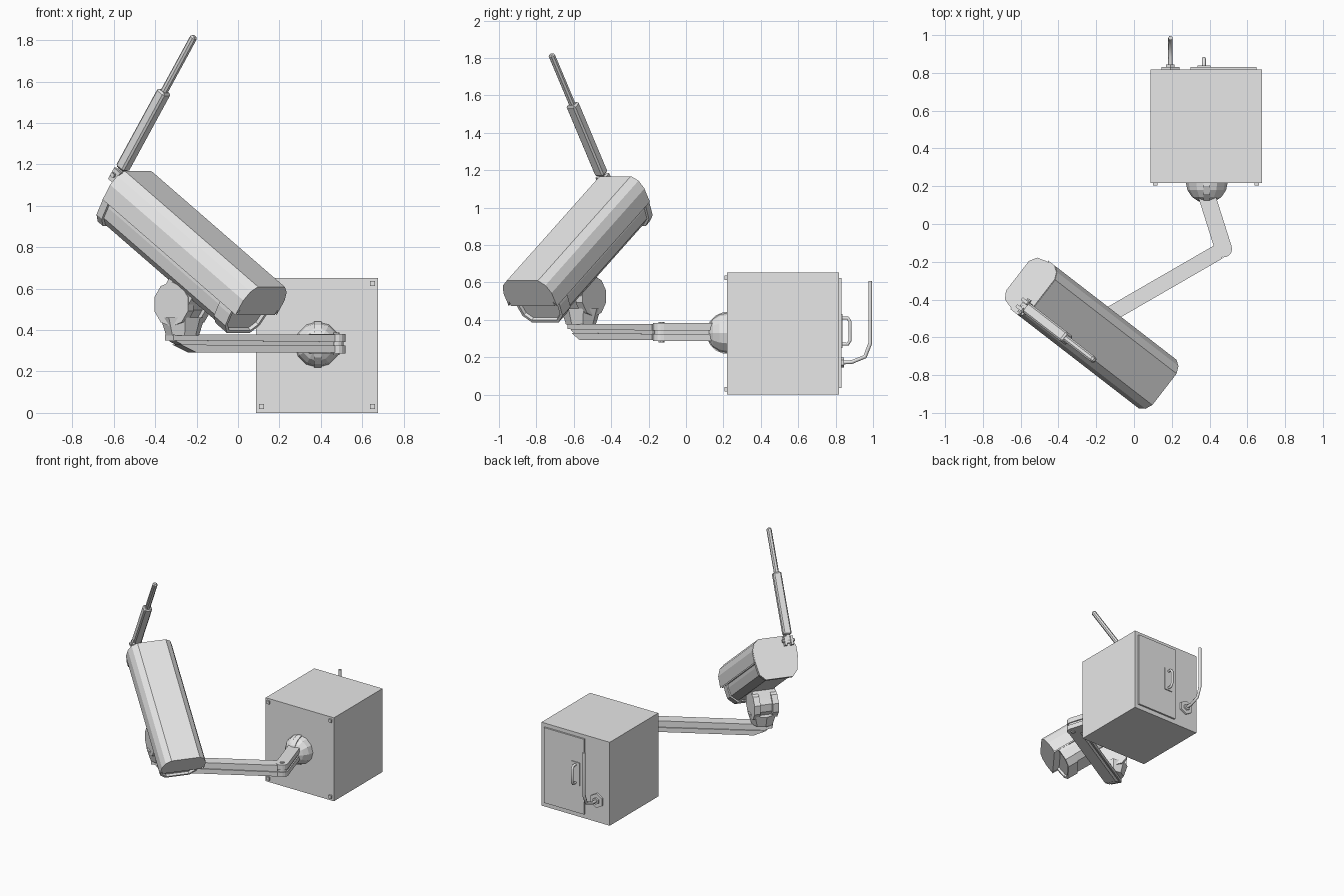
import bpy, bmesh
from math import sin, cos, pi, radians
from mathutils import Matrix, Vector

if "Cube" in bpy.data.objects:
    bpy.data.objects.remove(bpy.data.objects["Cube"])

grey = bpy.data.materials.new("plain_grey")
grey.use_nodes = True
COLOUR = (0.8, 0.8, 0.8, 1)
grey.diffuse_color = COLOUR
grey.node_tree.nodes["Principled BSDF"].inputs["Base Color"].default_value = COLOUR


def frame(origin, x, y, z):
    m = Matrix((x, y, z)).transposed().to_4x4()
    m.translation = origin
    return m


def finish(name, bm, matrix=Matrix()):
    bm.transform(matrix)
    bmesh.ops.recalc_face_normals(bm, faces=bm.faces)
    mesh = bpy.data.meshes.new(name)
    bm.to_mesh(mesh)
    bm.free()
    mesh.materials.append(grey)
    ob = bpy.data.objects.new(name, mesh)
    bpy.context.collection.objects.link(ob)
    return ob


def prism(name, pts, lo, hi, matrix=Matrix(), recess=None):
    """Extrude a flat outline from lo to hi along the frame's third axis."""
    bm = bmesh.new()
    base = bm.faces.new([bm.verts.new((p[0], p[1], lo)) for p in pts])
    ext = bmesh.ops.extrude_face_region(bm, geom=[base])["geom"]
    top = [v for v in ext if isinstance(v, bmesh.types.BMVert)]
    bmesh.ops.translate(bm, verts=top, vec=(0, 0, hi - lo))
    if recess:
        cap = [f for f in ext if isinstance(f, bmesh.types.BMFace)]
        bmesh.ops.recalc_face_normals(bm, faces=bm.faces)
        bmesh.ops.inset_region(bm, faces=cap, thickness=recess, depth=0)
        bmesh.ops.inset_region(bm, faces=cap, thickness=recess / 3, depth=-recess)
    return finish(name, bm, matrix)


def rect(x0, x1, y0, y1):
    return [(x0, y0), (x1, y0), (x1, y1), (x0, y1)]


def ngon(n, r, cx=0, cy=0):
    return [(cx + r * cos(2 * pi * (i + .5) / n), cy + r * sin(2 * pi * (i + .5) / n))
            for i in range(n)]


def sym(half):
    return half + [(-x, y) for x, y in reversed(half)]


def cone(name, n, r0, r1, z0, z1, matrix):
    bm = bmesh.new()
    bmesh.ops.create_cone(bm, cap_ends=True, segments=n, radius1=r0, radius2=r1, depth=z1 - z0,
                          matrix=Matrix.Translation((0, 0, (z0 + z1) / 2)))
    return finish(name, bm, matrix)


def tube(name, pts, radius):
    cu = bpy.data.curves.new(name, "CURVE")
    cu.dimensions = "3D"
    cu.bevel_depth = radius
    cu.bevel_resolution = 1
    cu.use_fill_caps = True
    sp = cu.splines.new("POLY")
    sp.points.add(len(pts) - 1)
    for p, co in zip(sp.points, pts):
        p.co = (*co, 1)
    cu.materials.append(grey)
    ob = bpy.data.objects.new(name, cu)
    bpy.context.collection.objects.link(ob)


X, Y, Z = Vector((1, 0, 0)), Vector((0, 1, 0)), Vector((0, 0, 1))

# Wall box with corner bolts
prism("wall_box", rect(.087, .677, .218, .818), 0, .652)
for bx in (.113, .65):
    for bz in (.03, .625):
        prism("corner_bolt", rect(bx - .012, bx + .012, .205, .22), bz - .012, bz + .012)

# Back door, handle and conduit
prism("back_door", rect(.30, .648, .81, .831), .035, .623)
prism("handle_plate", rect(.335, .405, .82, .838), .25, .43)
tube("door_handle", [(.37, .83, .27), (.37, .865, .27), (.37, .877, .29),
                     (.37, .877, .39), (.37, .865, .41), (.37, .83, .41)], .01)
back = frame((.193, .818, .172), X, Z, -Y)
prism("conduit_flange", ngon(6, .056), -.014, 0, back)
prism("conduit_nut", ngon(6, .026), -.026, 0, back)
tube("conduit", [(.193, .82, .172), (.193, .885, .174), (.193, .957, .203),
                 (.193, .985, .275), (.193, .985, .607)], .012)

# Round wall socket
bm = bmesh.new()
bmesh.ops.create_uvsphere(bm, u_segments=12, v_segments=8, radius=.111)
bmesh.ops.bisect_plane(bm, geom=bm.verts[:] + bm.edges[:] + bm.faces[:], plane_co=(0, 0, 0),
                       plane_no=Z, clear_inner=True)
finish("wall_socket", bm, frame((.385, .222, .33), X, Z, -Y))
prism("socket_rib", ngon(16, .113), -.018, .018, frame((.385, .222, .33), Y, Z, X))


# Arms: upper and lower rails on a narrower core
def along(a, b):
    d = (Vector(b) - Vector(a)).normalized()
    return frame(Vector(a), d, Z.cross(d), Z), (Vector(b) - Vector(a)).length


elbow = (.474, -.132, 0)
m, length = along((.385, .15, 0), elbow)
for name, w, lo, hi in (("short_arm_upper_rail", .045, .343, .382),
                        ("short_arm_core", .036, .30, .37),
                        ("short_arm_lower_rail", .045, .288, .325)):
    end = [(length + w * cos(t), w * sin(t)) for t in [pi * (i / 8 - .5) for i in range(9)]]
    prism(name, [(0, -w)] + end + [(0, w)], lo, hi, m)
prism("elbow_pin", ngon(10, .016), .28, .388, Matrix.Translation(elbow))

tip = Vector(elbow) + .93 * Vector((-.866, -.5, 0))
m, length = along(elbow, tip)
side = m @ Matrix.Rotation(pi / 2, 4, "X")
for name, w, pts in (
        ("long_arm_upper_rail", .041, [(.03, .343), (length, .35), (length, .378), (.03, .378)]),
        ("long_arm_core", .033, [(.03, .3), (.81, .3), (.91, .345), (.91, .37), (.03, .37)]),
        ("long_arm_lower_rail", .041, [(.03, .291), (.8, .291), (.89, .33), (.03, .325)])):
    prism(name, pts, -w, w, side)

# Camera frame: side, up and forward axes, tilted down
yaw, pitch = radians(-37.7), radians(34.5)
level = Vector((cos(yaw), sin(yaw), 0))
left = Vector((-sin(yaw), cos(yaw), 0))
fwd = level * cos(pitch) - Z * sin(pitch)
up = level * sin(pitch) + Z * cos(pitch)
cam = frame(Vector((-.481, -.379, 1.167)), left, up, fwd)

# Camera housing
outer = [(.163, -.165), (.163, -.08), (.143, -.03), (.105, 0)]
inner = [(-.09, -.016), (-.128, -.04), (-.148, -.085), (-.148, -.165)]
shell = sym(outer)
shell += inner + [(-x, y) for x, y in reversed(inner)]
prism("hood", shell, 0, .985, cam)
body = [(.085, -.29), (.128, -.25), (.138, -.19), (.138, -.085), (.122, -.045), (.09, -.022)]
prism("camera_body", sym(body), .01, .9, cam)
bezel = [(.09, -.298), (.135, -.255), (.146, -.19), (.146, -.085), (.127, -.041), (.09, -.017)]
prism("lens_bezel", sym(bezel), .86, .945, cam, recess=.016)
cap = [(.1, -.297), (.14, -.255), (.155, -.165), (.16, -.08), (.142, -.03), (.105, -.002)]
prism("back_cap", sym(cap), -.004, .035, cam)

# Aerial on a hinge at the back
for s in (-.128, -.082):
    prism("hinge_ear", rect(s - .009, s + .009, -.075, -.01), -.045, 0, cam)
aerial = cam @ frame((-.105, 0, -.022), Z, X, Y)
cone("hinge_pin", 8, .012, .012, -.045, .045, cam @ frame((-.105, -.04, -.026), Y, Z, X))
prism("aerial_tongue", rect(-.015, .015, -.012, .012), -.06, .02, aerial)
lower = prism("aerial_lower", rect(-.027, .027, -.03, .03), .0, .455, aerial)
upper = prism("aerial_upper", rect(-.016, .016, -.017, .017), .44, .778, aerial)
for ob in (lower, upper):
    bev = ob.modifiers.new("chamfer", "BEVEL")
    bev.width = .009
    bev.segments = 1

# Tilt mount between arm and camera
pivot = Vector((-.268, -.562, .525))
tilt = frame(pivot, level, Z, level.cross(Z))
for lo, hi in ((-.09, -.045), (.045, .09)):
    prism("mount_cheek", ngon(10, .108), lo, hi, tilt)
prism("mount_knuckle", ngon(10, .09), -.05, .05, tilt)
prism("mount_neck", rect(-.085, .085, -.085, .085), 0, .14, frame(pivot, fwd, left, up))
cup = frame(Vector((pivot.x, pivot.y, 0)), level, left, Z)
cone("mount_cup", 8, .08, .108, .374, .462, cup)
